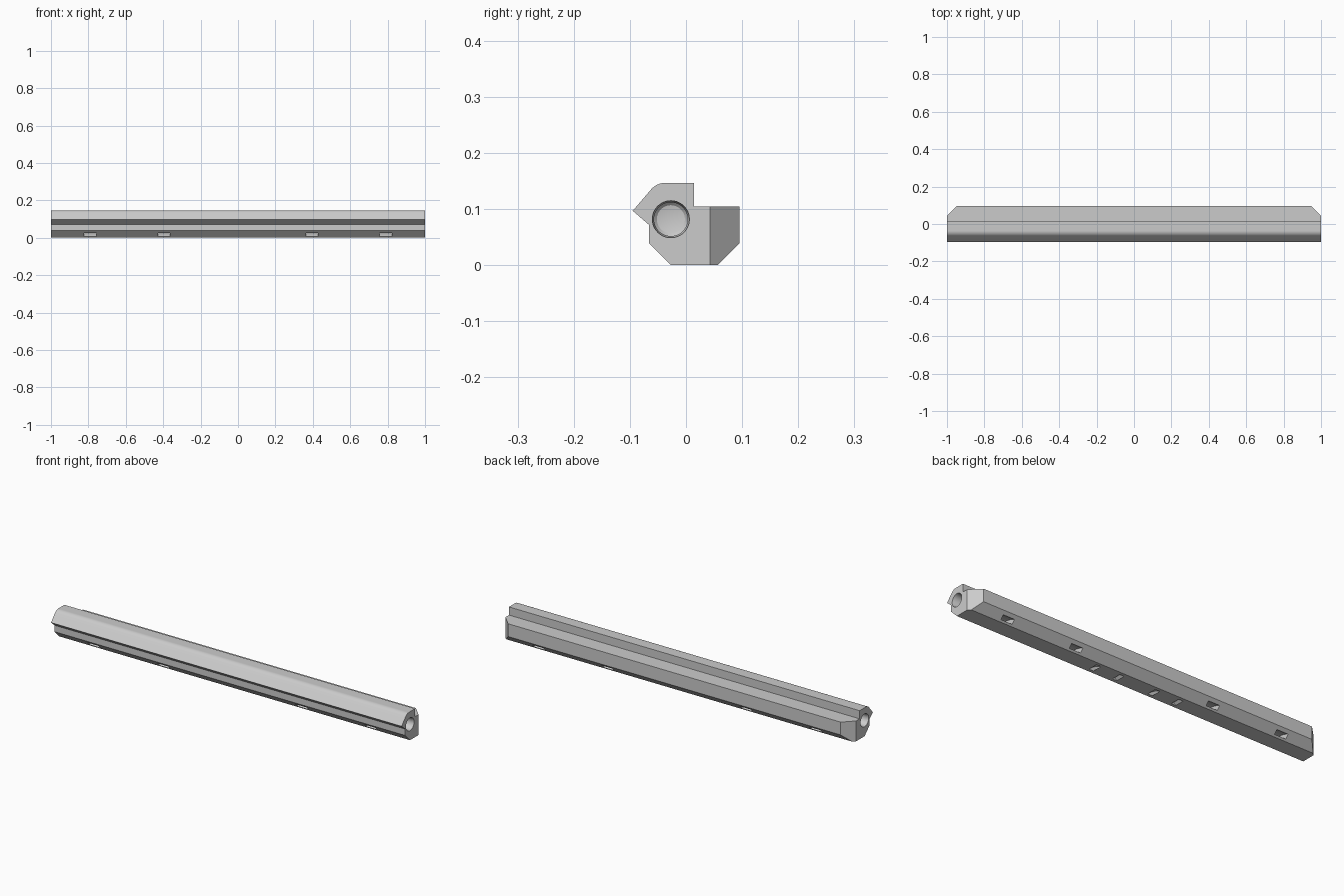
import bpy, bmesh, math
from mathutils import Matrix, Vector

cube = bpy.data.objects.get("Cube")
if cube:
    bpy.data.objects.remove(cube, do_unlink=True)

grey = bpy.data.materials.new("plain grey")
grey.use_nodes = True
grey.diffuse_color = (0.6, 0.6, 0.6, 1)
grey.node_tree.nodes["Principled BSDF"].inputs["Base Color"].default_value = (0.6, 0.6, 0.6, 1)


def finish(name, bm):
    bmesh.ops.recalc_face_normals(bm, faces=bm.faces[:])
    mesh = bpy.data.meshes.new(name)
    bm.to_mesh(mesh)
    bm.free()
    mesh.materials.append(grey)
    obj = bpy.data.objects.new(name, mesh)
    bpy.context.collection.objects.link(obj)
    return obj


def prism(name, outline, width, matrix=Matrix()):
    """Extrude a (y, z) outline along x, centred on the origin."""
    bm = bmesh.new()
    face = bm.faces.new([bm.verts.new((-width / 2, y, z)) for y, z in outline])
    new = bmesh.ops.extrude_face_region(bm, geom=[face])["geom"]
    bmesh.ops.translate(bm, vec=(width, 0, 0),
                        verts=[v for v in new if isinstance(v, bmesh.types.BMVert)])
    bm.transform(matrix)
    return finish(name, bm)


def arch(inner, inner_top, outer, outer_top, drop, reach, steps=16):
    """Outline of an arched channel between two parabolas."""
    us = [reach * (2 * i / steps - 1) for i in range(steps + 1)]
    upper = [(u, outer_top - drop[1] * (u / outer) ** 2) for u in us]
    lower = [(u, inner_top - drop[0] * (u / inner) ** 2) for u in us]
    return upper + lower[::-1]


def bore(name, side):
    """Stepped round hole, spun about the x axis, entering from one end."""
    profile = [(1.02, 0), (1.02, 0.033), (0.997, 0.033), (0.99, 0.030),
               (0.85, 0.030), (0.845, 0.025), (0.84, 0.0)]
    bm = bmesh.new()
    verts = [bm.verts.new((x * side, r, 0)) for x, r in profile]
    edges = [bm.edges.new(p) for p in zip(verts, verts[1:])]
    bmesh.ops.spin(bm, geom=verts + edges, cent=(0, 0, 0), axis=(1, 0, 0),
                   angle=math.tau, steps=48, use_merge=True)
    bmesh.ops.remove_doubles(bm, verts=bm.verts[:], dist=1e-5)
    bm.transform(Matrix.Translation((0, -0.027, 0.082)))
    return finish(name, bm)


# Rail section with a rounded shoulder
shoulder = [(-0.036 + 0.035 * math.cos(a), 0.112 + 0.035 * math.sin(a))
            for a in (math.radians(90 + 48 * i / 10) for i in range(11))]
section = [(-0.027, 0), (0.056, 0), (0.095, 0.039), (0.095, 0.105),
           (0.014, 0.105), (0.014, 0.147)] + shoulder + [
           (-0.095, 0.097), (-0.066, 0.072), (-0.066, 0.039)]
rail = prism("rail", section, 2)

# Mitred back corners
bm = bmesh.new()
bm.from_mesh(rail.data)
for side in (-1, 1):
    cut = bmesh.ops.bisect_plane(bm, geom=bm.verts[:] + bm.edges[:] + bm.faces[:],
                                 plane_co=(side, 0.043, 0),
                                 plane_no=Vector((side, 1, 0)).normalized(), clear_outer=True)
    open_edges = [e for e in bm.edges if e.is_boundary]
    bmesh.ops.holes_fill(bm, edges=open_edges)
bmesh.ops.recalc_face_normals(bm, faces=bm.faces[:])
bm.to_mesh(rail.data)
bm.free()

# End bores and arched strap channels
cutters = [bore("end_bore", side) for side in (-1, 1)]
cross_channel = arch(0.0495, 0.024, 0.0665, 0.042, (0.016, 0.017), 0.08)
long_channel = arch(0.055, 0.020, 0.08, 0.038, (0.020, 0.038), 0.09)
for x in (-0.79, -0.395, 0.395, 0.79):
    cutters.append(prism("cross_channel", cross_channel, 0.065,
                         Matrix.Translation((x, 0.0145, 0))))
for x in (-0.17, 0.17):
    cutters.append(prism("long_channel", long_channel, 0.05,
                         Matrix.Translation((x, 0.0145, 0)) @ Matrix.Rotation(math.pi / 2, 4, 'Z')))

bpy.ops.object.select_all(action='DESELECT')
rail.select_set(True)
bpy.context.view_layer.objects.active = rail
for cutter in cutters:
    mod = rail.modifiers.new("cut", 'BOOLEAN')
    mod.operation = 'DIFFERENCE'
    mod.solver = 'EXACT'
    mod.object = cutter
    bpy.ops.object.modifier_apply(modifier=mod.name)
    bpy.data.objects.remove(cutter, do_unlink=True)

bpy.ops.object.shade_smooth_by_angle(angle=math.radians(25))
